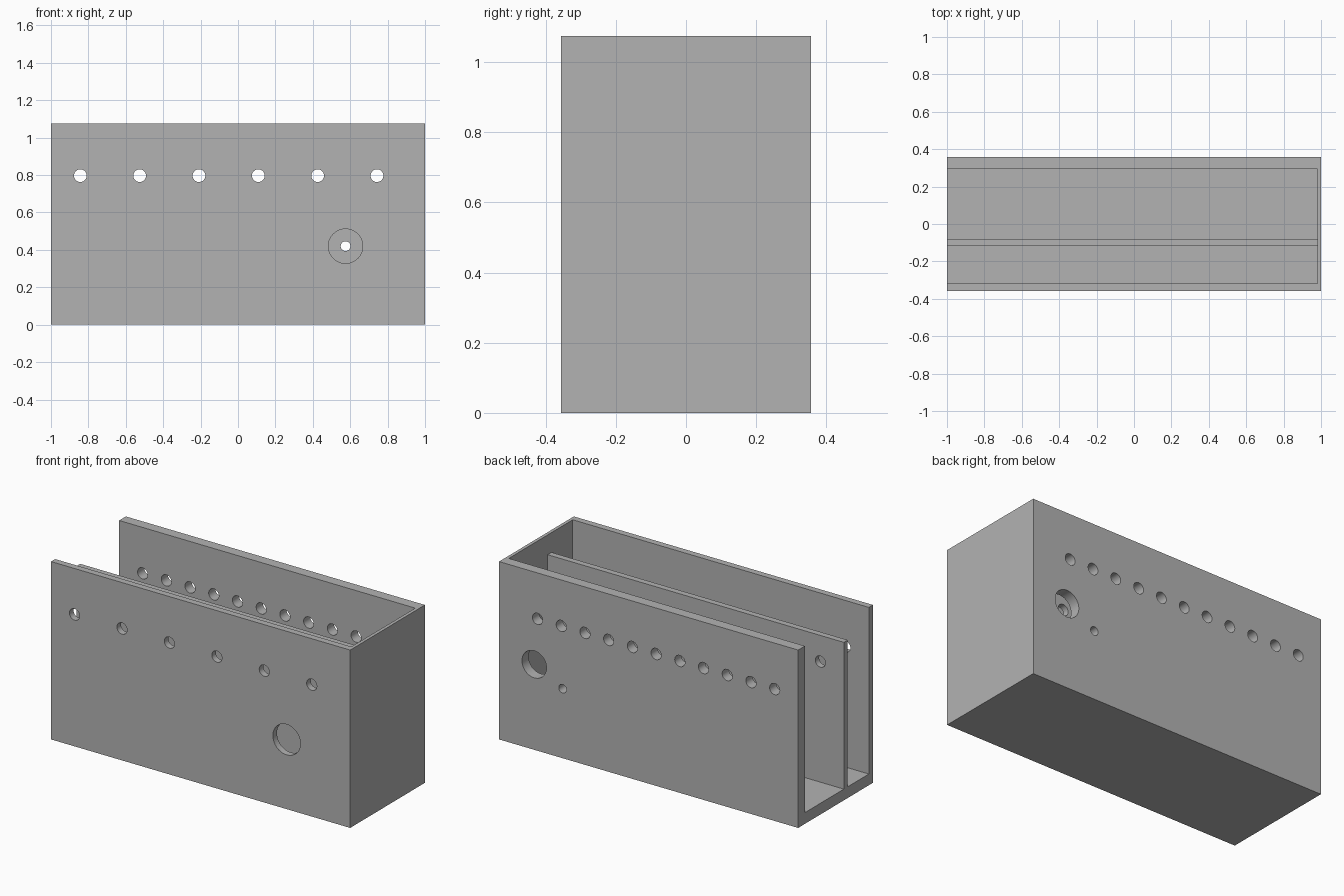
import bpy, bmesh, math
from mathutils import Matrix, Vector

if "Cube" in bpy.data.objects:
    bpy.data.objects.remove(bpy.data.objects["Cube"])

grey = bpy.data.materials.new("light_grey")
grey.diffuse_color = (0.45, 0.45, 0.45, 1)
grey.use_nodes = True
grey.node_tree.nodes["Principled BSDF"].inputs["Base Color"].default_value = grey.diffuse_color


def add_box(bm, lo, hi):
    lo, hi = Vector(lo), Vector(hi)
    size = hi - lo
    m = Matrix.Translation((lo + hi) / 2) @ Matrix.Diagonal((*size, 1))
    bmesh.ops.create_cube(bm, size=1, matrix=m)


def add_drill(bm, x, z, r, y0, y1):
    m = Matrix.Translation((x, (y0 + y1) / 2, z)) @ Matrix.Rotation(math.pi / 2, 4, 'X')
    bmesh.ops.create_cone(bm, cap_ends=True, segments=40, radius1=r, radius2=r,
                          depth=y1 - y0, matrix=m)


def make_object(name, bm):
    bmesh.ops.recalc_face_normals(bm, faces=bm.faces)
    mesh = bpy.data.meshes.new(name)
    bm.to_mesh(mesh)
    bm.free()
    mesh.materials.append(grey)
    obj = bpy.data.objects.new(name, mesh)
    bpy.context.collection.objects.link(obj)
    return obj


def cut(target, bm):
    cutter = make_object("cutter", bm)
    cutter.hide_render = True
    mod = target.modifiers.new("cut", 'BOOLEAN')
    mod.operation = 'DIFFERENCE'
    mod.solver = 'EXACT'
    mod.object = cutter
    bpy.context.view_layer.objects.active = target
    bpy.ops.object.modifier_apply(modifier=mod.name)
    bpy.data.objects.remove(cutter)


# Outer block
bm = bmesh.new()
add_box(bm, (-1, -0.357, 0), (1, 0.357, 1.075))
body = make_object("housing", bm)

# Cavities: above the divider, then the front and rear channels, open at the left end
FLOOR, END, DIV_TOP = 0.068, 0.98, 0.955
for y0, y1, z0 in ((-0.318, 0.293, DIV_TOP), (-0.318, -0.116, FLOOR), (-0.079, 0.293, FLOOR)):
    bm = bmesh.new()
    add_box(bm, (-1.2, y0, z0), (END, y1, 1.3))
    cut(body, bm)

# Drilled holes
bm = bmesh.new()
for i in range(11):
    x = -0.843 + 0.1586 * i
    add_drill(bm, x, 0.797, 0.034, 0.2, 0.45)           # rear wall row
    if i % 2 == 0:
        add_drill(bm, x, 0.797, 0.034, -0.45, 0.0)      # front wall and divider row
add_drill(bm, 0.575, 0.42, 0.092, -0.45, -0.2)          # large front opening
add_drill(bm, 0.575, 0.42, 0.026, -0.16, 0.45)          # shaft hole
add_drill(bm, 0.765, 0.517, 0.082, 0.2, 0.45)           # large rear opening
cut(body, bm)

bpy.ops.object.select_all(action='DESELECT')
body.select_set(True)
bpy.context.view_layer.objects.active = body
bpy.ops.object.shade_smooth_by_angle(angle=math.radians(30))
